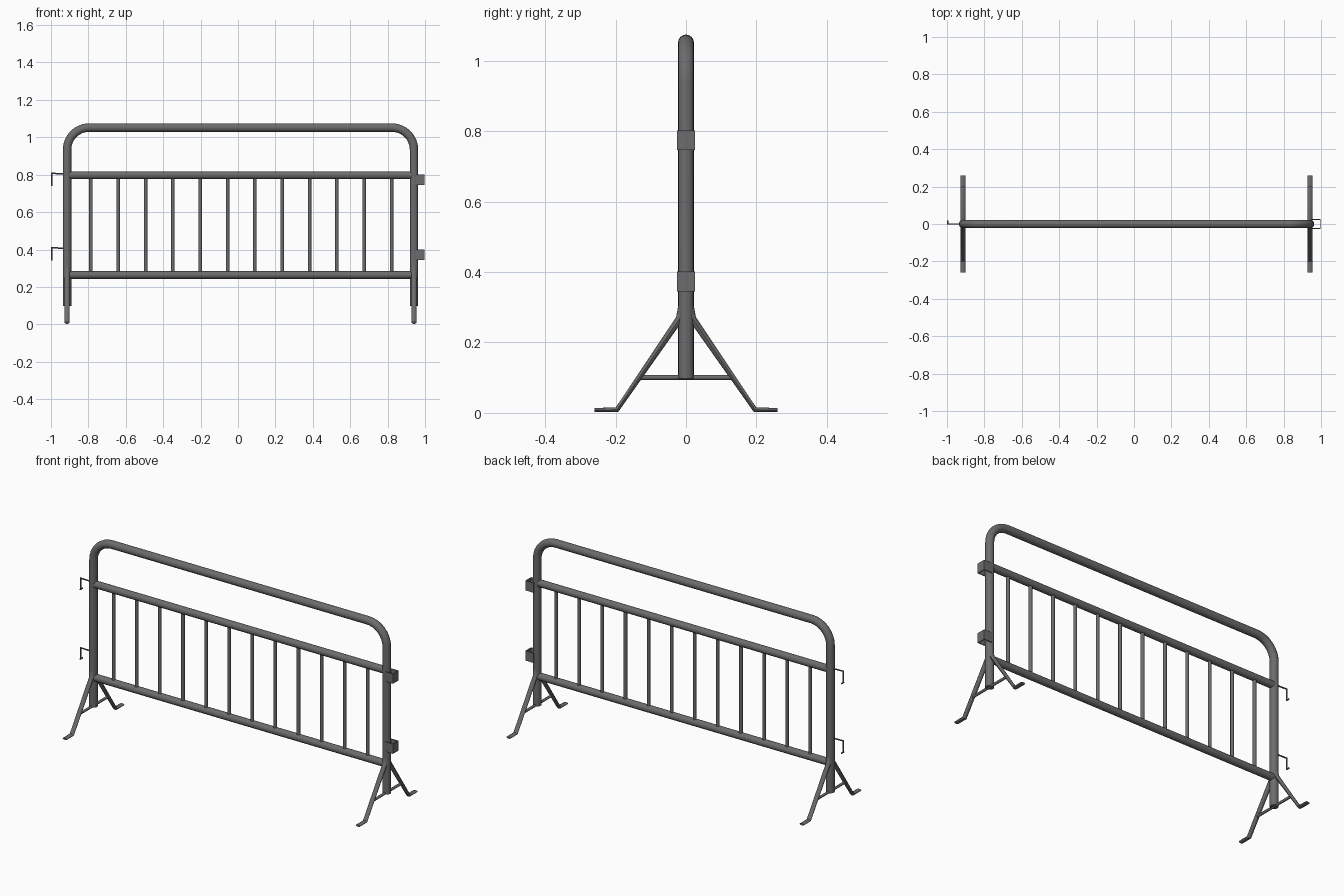
import bpy, bmesh, math
from mathutils import Vector

if "Cube" in bpy.data.objects:
    bpy.data.objects.remove(bpy.data.objects["Cube"])

metal = bpy.data.materials.new("dark grey metal")
metal.diffuse_color = (0.15, 0.15, 0.15, 1)
metal.use_nodes = True
metal.node_tree.nodes["Principled BSDF"].inputs["Base Color"].default_value = metal.diffuse_color

XL, XR = -0.914, 0.941          # post centres
TOP, MID, LOW = 1.052, 0.797, 0.264
X, Y, Z = Vector((1, 0, 0)), Vector((0, 1, 0)), Vector((0, 0, 1))


def sweep(name, path, normal, a, b, sides=12):
    """Sweep an oval (or a rectangle if sides is 4) along a flat path.
    a: half width along the plane normal, b: half width in the plane (number or list)."""
    pts = [Vector(p) for p in path]
    bs = b if isinstance(b, list) else [b] * len(pts)
    phase, grow = (math.pi / 4, math.sqrt(2)) if sides == 4 else (0, 1)
    bm = bmesh.new()
    rings = []
    for i, p in enumerate(pts):
        t0 = (p - pts[max(i - 1, 0)]).normalized()
        t1 = (pts[min(i + 1, len(pts) - 1)] - p).normalized()
        t = (t0 + t1).normalized()
        mitre = 1 / max(t.dot(t1 if t1.length else t0), 0.6)
        side = t.cross(normal)
        ring = []
        for k in range(sides):
            u = phase + 2 * math.pi * k / sides
            ring.append(bm.verts.new(p + normal * (a * grow * math.cos(u))
                                     + side * (bs[i] * grow * mitre * math.sin(u))))
        rings.append(ring)
    for r, s in zip(rings, rings[1:]):
        for k in range(sides):
            j = (k + 1) % sides
            bm.faces.new((r[k], r[j], s[j], s[k]))
    bm.faces.new(rings[0])
    bm.faces.new(rings[-1])
    bmesh.ops.recalc_face_normals(bm, faces=bm.faces)
    me = bpy.data.meshes.new(name)
    bm.to_mesh(me)
    bm.free()
    me.materials.append(metal)
    ob = bpy.data.objects.new(name, me)
    bpy.context.collection.objects.link(ob)
    return ob


# Outer frame: one bent tube with two rounded top corners
R, N = 0.118, 8
frame = [(XL, 0, 0.098)]
for cx, start in ((XL + R, math.pi), (XR - R, math.pi / 2)):
    for i in range(N + 1):
        u = start - math.pi / 2 * i / N
        frame.append((cx + R * math.cos(u), 0, TOP - R + R * math.sin(u)))
frame.append((XR, 0, 0.098))
sweep("outer_frame", frame, Y, 0.0225, 0.0225, 16)

# Horizontal rails
sweep("middle_rail", [(XL, 0, MID), (XR, 0, MID)], Y, 0.0205, 0.0205, 16)
sweep("bottom_rail", [(XL, 0, LOW), (XR, 0, LOW)], Y, 0.0205, 0.0205, 16)

# Upright bars
for i in range(12):
    x = -0.786 + 0.1461 * i
    sweep(f"upright_bar_{i + 1}", [(x, 0, LOW), (x, 0, MID)], Y, 0.0098, 0.0098, 10)

# Splayed legs with flattened feet, and the cross brace between them
for label, x in (("left", XL), ("right", XR)):
    for face, s in (("front", -1), ("back", 1)):
        leg = [(x, s * 0.013, 0.305), (x, s * 0.018, 0.268),
               (x, s * 0.196, 0.009), (x, s * 0.26, 0.0085)]
        sweep(f"{label}_{face}_leg", leg, X, 0.0135, [0.009, 0.0105, 0.0065, 0.0055])
    sweep(f"{label}_leg_brace", [(x, -0.132, 0.101), (x, 0.132, 0.101)], X, 0.0075, 0.0075, 10)

# Left hooks: out, down, and a small turned tip
for i, z in enumerate((0.807, 0.409)):
    hook = [(XL, 0, z - 0.002), (-0.996, 0, z), (-0.996, 0, z - 0.066)]
    sweep(f"hook_{i + 1}", hook, Y, 0.004, 0.004, 8)
    sweep(f"hook_tip_{i + 1}", [(-0.996, -0.003, z - 0.064), (-0.996, 0.018, z - 0.064)],
          Z, 0.004, 0.004, 8)

# Right straps: U-shaped bands open at top and bottom
for i, z in enumerate((0.774, 0.373)):
    strap = [(0.948, -0.0235, z), (0.996, -0.0235, z), (0.996, 0.0235, z), (0.948, 0.0235, z)]
    sweep(f"strap_{i + 1}", strap, Z, 0.028, 0.0022, 4)

# Smooth tubes, sharp ends and corners
for ob in bpy.context.collection.objects:
    ob.select_set(True)
    bpy.context.view_layer.objects.active = ob
bpy.ops.object.shade_smooth_by_angle(angle=math.radians(40))
